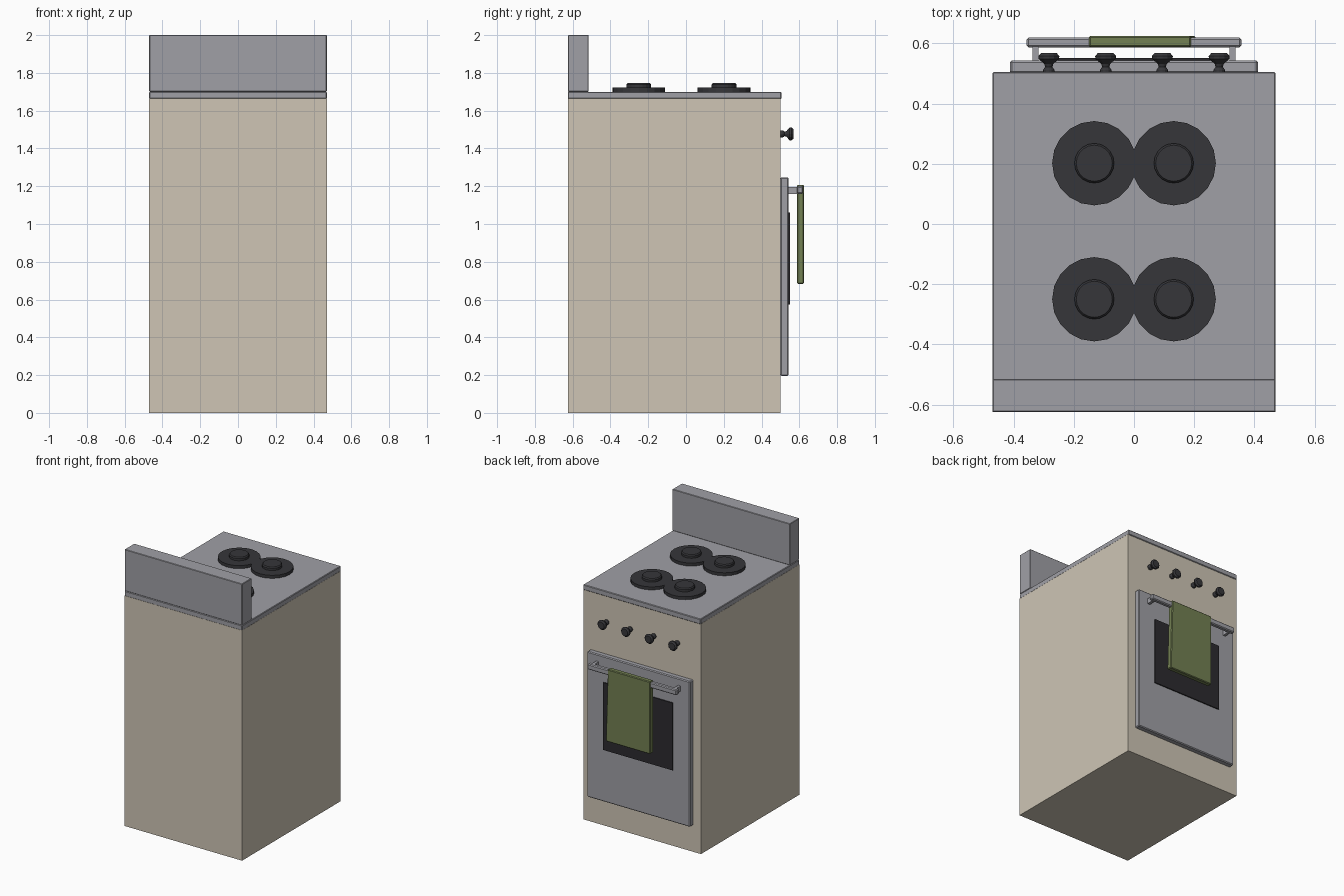
import bpy, bmesh, math
from mathutils import Matrix, Vector

if "Cube" in bpy.data.objects:
    bpy.data.objects.remove(bpy.data.objects["Cube"])


def material(name, rgb):
    m = bpy.data.materials.new(name)
    m.diffuse_color = (*rgb, 1)
    m.use_nodes = True
    m.node_tree.nodes["Principled BSDF"].inputs["Base Color"].default_value = m.diffuse_color
    return m


CREAM = material("cream enamel", (0.62, 0.56, 0.46))
STEEL = material("grey steel", (0.35, 0.35, 0.38))
BLACK = material("black iron", (0.037, 0.037, 0.042))
GLASS = material("dark glass", (0.025, 0.024, 0.028))
GREEN = material("olive cloth", (0.17, 0.215, 0.085))


def finish(name, bm, mat):
    bmesh.ops.recalc_face_normals(bm, faces=bm.faces[:])
    me = bpy.data.meshes.new(name)
    bm.to_mesh(me)
    bm.free()
    me.materials.append(mat)
    ob = bpy.data.objects.new(name, me)
    bpy.context.collection.objects.link(ob)
    return ob


def box(name, x, y, z, mat, bevel=0.0):
    """Box from (min, max) ranges, with an optional chamfer."""
    bm = bmesh.new()
    bmesh.ops.create_cube(bm, size=1)
    for v in bm.verts:
        v.co = Vector([r[0] if c < 0 else r[1] for c, r in zip(v.co, (x, y, z))])
    if bevel:
        bmesh.ops.bevel(bm, geom=bm.edges[:], offset=bevel, segments=1, affect='EDGES')
    return finish(name, bm, mat)


def lathe(name, profile, sides, mat, matrix):
    """Turn (radius, height) points round z, then place with the matrix."""
    bm = bmesh.new()
    rings = []
    for r, h in profile:
        rings.append([bm.verts.new(matrix @ Vector((r * math.cos(a), r * math.sin(a), h)))
                      for a in (2 * math.pi * i / sides for i in range(sides))])
    for lo, hi in zip(rings, rings[1:]):
        for i in range(sides):
            j = (i + 1) % sides
            bm.faces.new((lo[i], lo[j], hi[j], hi[i]))
    bm.faces.new(rings[0])
    bm.faces.new(rings[-1])
    return finish(name, bm, mat)


# Cabinet, hob plate and backsplash
box("stove_body", (-0.47, 0.47), (-0.625, 0.50), (0, 1.665), CREAM)
box("hob_plate", (-0.47, 0.47), (-0.625, 0.505), (1.662, 1.70), STEEL, 0.004)
box("backsplash", (-0.47, 0.47), (-0.625, -0.515), (1.70, 2.0), STEEL, 0.003)

# Four burners: wide disc with a raised cap
for x in (-0.132, 0.132):
    for y in (-0.25, 0.202):
        lathe("burner", [(0.14, 1.695), (0.14, 1.722), (0.066, 1.722),
                         (0.066, 1.738), (0.06, 1.746)],
              20, BLACK, Matrix.Translation((x, y, 0)))

# Control knobs along the top of the oven side
for x in (-0.283, -0.094, 0.094, 0.283):
    knob = lathe("knob", [(0.019, 0), (0.019, 0.012), (0.012, 0.022), (0.015, 0.032),
                          (0.034, 0.048), (0.035, 0.058), (0.026, 0.068)],
                 12, BLACK,
                 Matrix.Translation((x, 0.50, 1.477)) @ Matrix.Rotation(-math.pi / 2, 4, 'X'))

# Oven door and window
box("oven_door", (-0.412, 0.412), (0.50, 0.543), (0.195, 1.247), STEEL, 0.006)
box("oven_window", (-0.278, 0.278), (0.542, 0.551), (0.573, 1.06), GLASS)

# Door handle: bar on two brackets
box("handle_bar", (-0.357, 0.357), (0.587, 0.619), (1.16, 1.20), STEEL, 0.006)
for s in (-1, 1):
    box("handle_bracket", sorted((s * 0.318, s * 0.338)), (0.54, 0.59), (1.16, 1.197), STEEL)

# Towel over the handle, slightly wider at the hem
towel = box("towel", (-0.15, 0.205), (0.588, 0.625), (0.683, 1.207), GREEN, 0.005)
for v in towel.data.vertices:
    if v.co.z > 1.0 and v.co.x > 0:
        v.co.x -= 0.015
